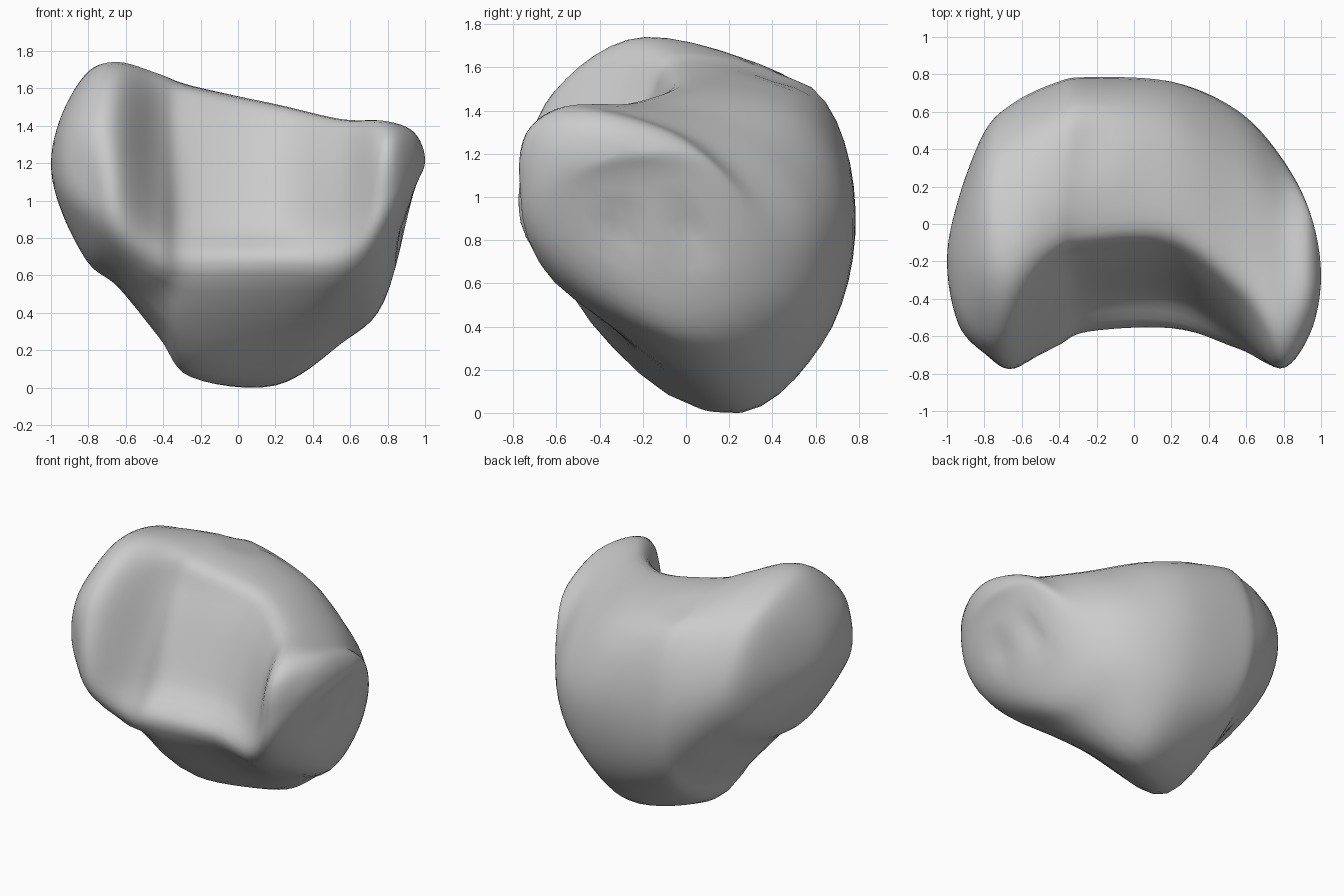
import bpy, bmesh
from mathutils import Vector

STEPS = 6  # subdivisions between neighbouring control points

cube = bpy.data.objects.get("Cube")
if cube:
    bpy.data.objects.remove(cube, do_unlink=True)

# Cross-sections (y, z) from right end to left end of the bone, each running:
# front lip, hollow, hollow rim, crest, back shoulder, back, lower back, keel
stations = [-.94, -.8, -.64, -.42, -.25, .2, .55, .78, .94]
sections = [
    [(-.48, 1.04), (-.53, 1.21), (-.43, 1.39), (-.2, 1.47), (.02, 1.4), (.13, 1.18), (.02, .98), (-.23, .94)],
    [(-.62, .89), (-.69, 1.14), (-.61, 1.45), (-.22, 1.69), (.26, 1.58), (.49, 1.2), (.35, .85), (-.18, .67)],
    [(-.67, .75), (-.765, 1.05), (-.56, 1.51), (-.18, 1.745), (.42, 1.55), (.65, 1.1), (.48, .73), (-.1, .54)],
    [(-.63, .64), (-.54, .95), (-.25, 1.46), (-.05, 1.68), (.54, 1.52), (.755, 1), (.58, .52), (-.05, .27)],
    [(-.56, .61), (-.4, .91), (-.17, 1.42), (0, 1.615), (.59, 1.5), (.785, .95), (.62, .38), (0, .06)],
    [(-.53, .61), (-.39, .89), (-.17, 1.36), (.02, 1.52), (.54, 1.38), (.76, .9), (.62, .32), (.18, .02)],
    [(-.61, .61), (-.6, .9), (-.44, 1.28), (-.22, 1.44), (.32, 1.28), (.6, .9), (.5, .45), (.08, .24)],
    [(-.67, .8), (-.77, 1.07), (-.72, 1.33), (-.45, 1.43), (.08, 1.26), (.36, .92), (.25, .6), (-.12, .47)],
    [(-.52, 1.08), (-.59, 1.2), (-.52, 1.33), (-.35, 1.37), (-.1, 1.3), (.06, 1.19), (0, 1.1), (-.25, 1.05)],
]
right_pole = Vector((-1, -.2, 1.2))
left_pole = Vector((1, -.28, 1.22))


def spline(a, b, c, d, t):
    """Smooth curve from b to c."""
    return b + (c - a) * (t / 2) + (a * 2 - b * 5 + c * 4 - d) * (t * t / 2) \
        + (b * 3 - a - c * 3 + d) * (t ** 3 / 2)


def smooth_ring(points):
    n = len(points)
    return [spline(points[i - 1], points[i], points[(i + 1) % n], points[(i + 2) % n], s / STEPS)
            for i in range(n) for s in range(STEPS)]


def beyond(ring, pole):
    """Ring mirrored through the pole, so that the end closes round."""
    return [Vector((p.x, 2 * pole.y - p.y, 2 * pole.z - p.z)) for p in ring]


rings = [smooth_ring([Vector((x, y, z)) for y, z in sec]) for x, sec in zip(stations, sections)]
size = len(rings[0])
rings = ([beyond(rings[0], right_pole), [right_pole] * size] + rings
         + [[left_pole] * size, beyond(rings[-1], left_pole)])

# Loft the body through the rings
bm = bmesh.new()
loops = []
for i in range(1, len(rings) - 2):
    last = i == len(rings) - 3
    for s in range(STEPS + last):
        loops.append([bm.verts.new(spline(*[r[k] for r in rings[i - 1:i + 3]], s / STEPS))
                      for k in range(size)])
for a, b in zip(loops, loops[1:]):
    for k in range(size):
        j = (k + 1) % size
        bm.faces.new((a[k], a[j], b[j], b[k]))
bmesh.ops.remove_doubles(bm, verts=bm.verts, dist=.0005)
bmesh.ops.recalc_face_normals(bm, faces=bm.faces)
bm.normal_update()

# Shallow dents: place, radius, depth
dents = [((.84, .01, .86), .12, .07), ((.86, -.3, .86), .16, .03),
         ((-.25, .42, 1.57), .22, .03), ((-.4, -.5, .5), .15, .03)]
moves = []
for v in bm.verts:
    depth = 0
    for place, radius, deep in dents:
        near = max(0, 1 - ((v.co - Vector(place)).length / radius) ** 2)
        depth += deep * near * near
    moves.append((v, v.normal * depth))
for v, move in moves:
    v.co -= move

# Stand it on the ground
ground = min(v.co.z for v in bm.verts)
bmesh.ops.translate(bm, verts=bm.verts, vec=(0, 0, -ground))

mesh = bpy.data.meshes.new("crescent_bone")
bm.to_mesh(mesh)
bm.free()
bone = bpy.data.objects.new("crescent_bone", mesh)
bpy.context.collection.objects.link(bone)

# Plain grey surface
grey = bpy.data.materials.new("light_grey")
grey.use_nodes = True
colour = (.6, .6, .6, 1)
grey.diffuse_color = colour
grey.node_tree.nodes["Principled BSDF"].inputs["Base Color"].default_value = colour
mesh.materials.append(grey)

bpy.context.view_layer.objects.active = bone
bone.select_set(True)
bpy.ops.object.shade_smooth()
